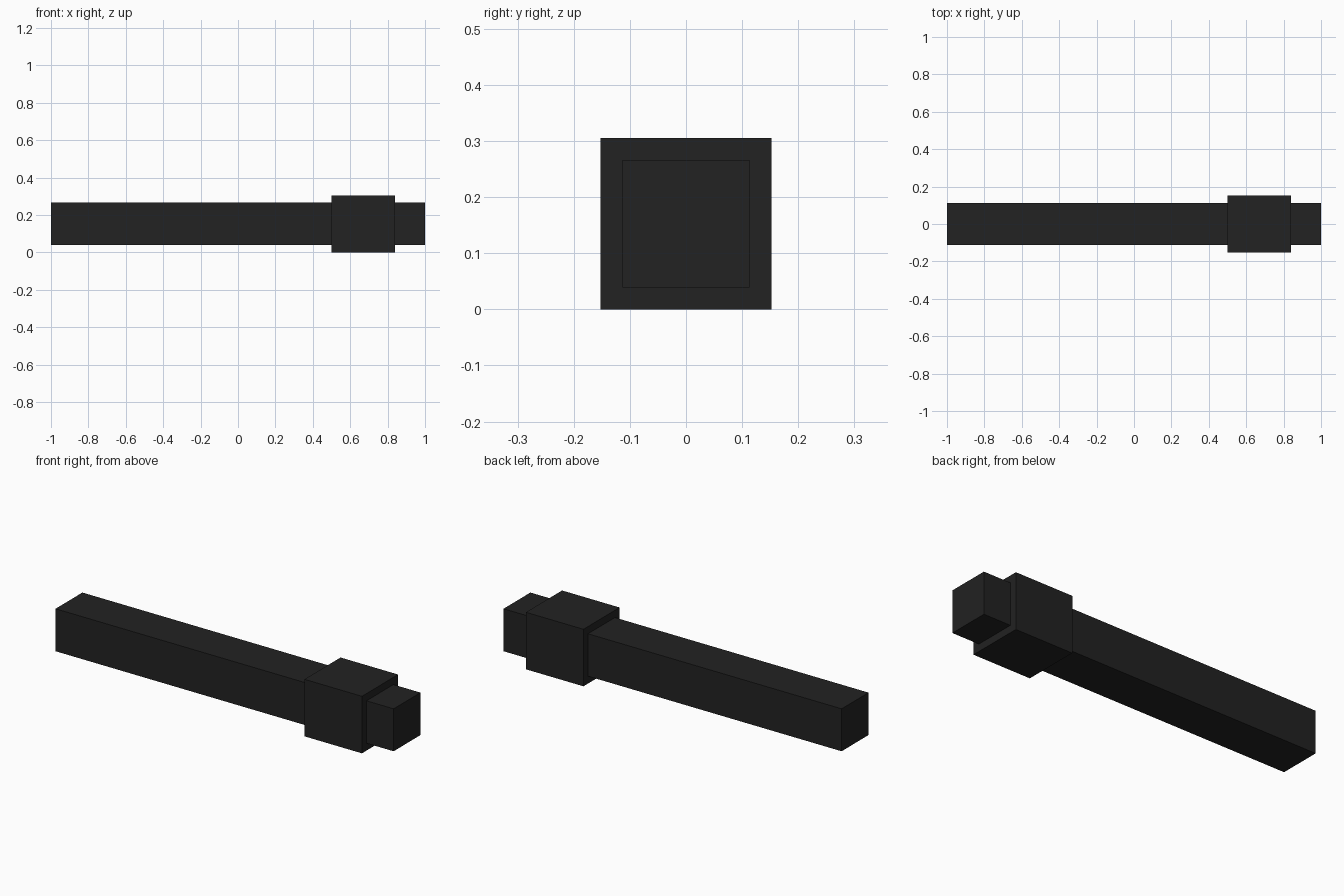
import bpy

if "Cube" in bpy.data.objects:
    bpy.data.objects.remove(bpy.data.objects["Cube"])

# One flat near-black colour
black = bpy.data.materials.new("matte black")
black.diffuse_color = (0.016, 0.016, 0.016, 1)
black.use_nodes = True
black.node_tree.nodes["Principled BSDF"].inputs["Base Color"].default_value = black.diffuse_color


def box(name, x0, x1, width, z_mid):
    """Square-section bar running along x."""
    bpy.ops.mesh.primitive_cube_add(size=1, location=((x0 + x1) / 2, 0, z_mid))
    ob = bpy.context.object
    ob.name = name
    ob.scale = (x1 - x0, width, width)
    bpy.ops.object.transform_apply(location=False, rotation=False, scale=True)
    ob.data.materials.append(black)
    return ob


AXIS = 0.1525
# Long square shaft, ending in a short stub past the collar
box("shaft", -1.0, 0.5, 0.227, AXIS)
box("end_stub", 0.84, 1.0, 0.227, AXIS)
# Thicker collar
box("collar", 0.5, 0.84, 0.305, AXIS)
